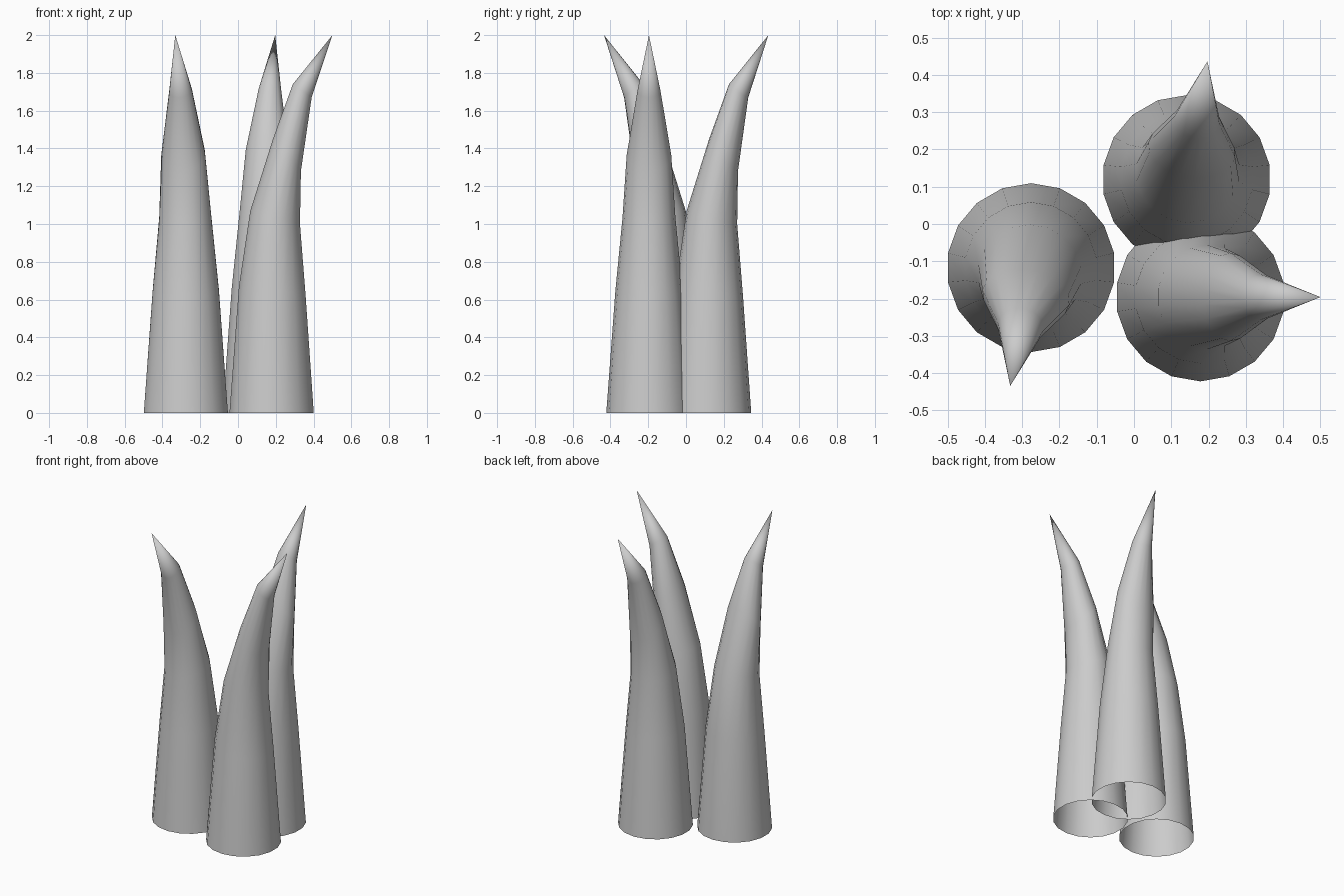
import bpy, bmesh, math
from mathutils import Matrix

if "Cube" in bpy.data.objects:
    bpy.data.objects.remove(bpy.data.objects["Cube"])

SIDES = 18
# each ring: inner edge (x, z), outer edge (x, z), half width across
RINGS = [
    ((-0.223, 0.00), (0.223, 0.00), 0.226),
    ((-0.173, 0.67), (0.180, 0.62), 0.178),
    ((-0.113, 1.07), (0.150, 1.00), 0.140),
    ((0.007, 1.45), (0.155, 1.28), 0.118),
    ((0.112, 1.74), (0.212, 1.67), 0.061),
]
TIP = (0.322, 0.0, 2.0)


def claw(name, x, y, turn):
    bm = bmesh.new()
    loops = []
    # tilted rings, leaning towards local +x
    for (xi, zi), (xo, zo), half in RINGS:
        k = 1 / math.cos(math.pi / SIDES)
        loop = []
        for i in range(SIDES):
            a = math.pi / 2 + 2 * math.pi * i / SIDES
            c = math.cos(a) * k
            loop.append(bm.verts.new(((xi + xo) / 2 + c * (xo - xi) / 2,
                                      half * math.sin(a),
                                      (zi + zo) / 2 + c * (zo - zi) / 2)))
        loops.append(loop)
    # side walls, open at the base
    for lo, hi in zip(loops, loops[1:]):
        for i in range(SIDES):
            j = (i + 1) % SIDES
            bm.faces.new((lo[i], lo[j], hi[j], hi[i]))
    # pointed tip
    tip = bm.verts.new(TIP)
    for i in range(SIDES):
        bm.faces.new((loops[-1][i], loops[-1][(i + 1) % SIDES], tip))
    for f in bm.faces:
        f.smooth = True
    bm.transform(Matrix.Translation((x, y, 0)) @ Matrix.Rotation(math.radians(turn), 4, 'Z'))
    mesh = bpy.data.meshes.new(name)
    bm.to_mesh(mesh)
    bm.free()
    bpy.context.collection.objects.link(bpy.data.objects.new(name, mesh))


claw("front_left_claw", -0.276, -0.117, 260)
claw("back_claw", 0.141, 0.119, 80)
claw("front_right_claw", 0.178, -0.196, 0)
